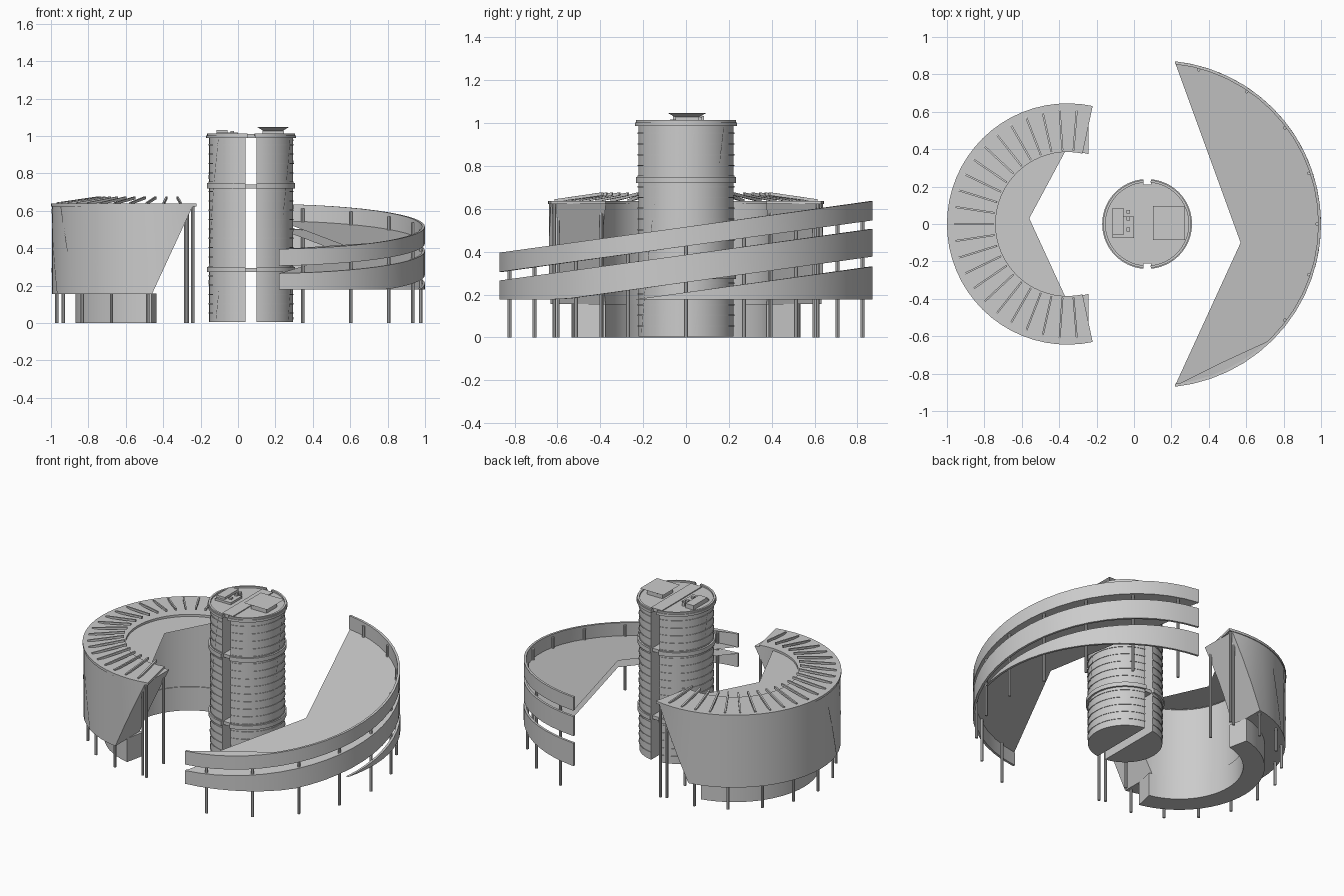
import bpy, bmesh
from math import radians, cos, sin, acos, degrees
from mathutils import Vector

if "Cube" in bpy.data.objects:
    bpy.data.objects.remove(bpy.data.objects["Cube"])


def pol(cx, r, a):
    return cx + r * cos(radians(a)), r * sin(radians(a))


def make(name, verts, faces, cut=None):
    bm = bmesh.new()
    vs = [bm.verts.new(v) for v in verts]
    for f in faces:
        bm.faces.new([vs[i] for i in f])
    bmesh.ops.remove_doubles(bm, verts=bm.verts, dist=1e-5)
    bmesh.ops.recalc_face_normals(bm, faces=bm.faces)
    if cut:
        res = bmesh.ops.bisect_plane(bm, geom=bm.verts[:] + bm.edges[:] + bm.faces[:],
                                     plane_co=cut[0], plane_no=cut[1], clear_outer=True)
        edges = [e for e in res["geom_cut"] if isinstance(e, bmesh.types.BMEdge)]
        bmesh.ops.holes_fill(bm, edges=edges)
        bmesh.ops.recalc_face_normals(bm, faces=bm.faces)
    me = bpy.data.meshes.new(name)
    bm.to_mesh(me)
    bm.free()
    ob = bpy.data.objects.new(name, me)
    bpy.context.collection.objects.link(ob)
    return ob


def prism(name, pts, z0, z1, top=1.0, c=(0, 0)):
    n = len(pts)
    v = [(x, y, z0) for x, y in pts]
    v += [(c[0] + (x - c[0]) * top, c[1] + (y - c[1]) * top, z1) for x, y in pts]
    f = [list(range(n)), list(range(n, 2 * n))]
    f += [(i, (i + 1) % n, n + (i + 1) % n, n + i) for i in range(n)]
    return make(name, v, f)


def box(name, x0, x1, y0, y1, z0, z1, top=1.0):
    return prism(name, [(x0, y0), (x1, y0), (x1, y1), (x0, y1)], z0, z1, top,
                 ((x0 + x1) / 2, (y0 + y1) / 2))


def arc(name, cx, r0, r1, a0, a1, zb, zt, n=28, cut=None):
    """Ring sector; zb and zt are heights as functions of y."""
    v, f = [], []
    for i in range(n + 1):
        a = a0 + (a1 - a0) * i / n
        y = pol(cx, r1, a)[1]
        for r, z in ((r0, zb), (r1, zb), (r1, zt), (r0, zt)):
            v.append((*pol(cx, r, a), z(y)))
    for i in range(n):
        for k in range(4):
            f.append((4 * i + k, 4 * i + (k + 1) % 4, 4 * i + 4 + (k + 1) % 4, 4 * i + 4 + k))
    f += [(0, 1, 2, 3), tuple(range(4 * n, 4 * n + 4))]
    return make(name, v, f, cut)


def post(name, x, y, z1, r=0.009):
    prism(name, [(x + r * cos(radians(45 * k)), y + r * sin(radians(45 * k))) for k in range(8)], 0, z1)


def const(z):
    return lambda y: z


# --- Split central tower ---
TX, GAP = 0.07, 0.03


def half(name, r, z0, z1, side, gap=GAP):
    a = degrees(acos(gap / r))
    off = 0 if side > 0 else 180
    prism(name, [pol(TX, r, off - a + 2 * a * i / 40) for i in range(41)], z0, z1)


for side, tag in ((-1, "left"), (1, "right")):
    half(f"tower_{tag}", 0.224, 0.005, 0.99, side)
    for i in range(1, 20):
        half(f"floor_ledge_{tag}", 0.2275, 0.05 * i, 0.05 * i + 0.006, side)
    for z in (0.272, 0.72):
        half(f"tower_band_{tag}", 0.236, z, z + 0.028, side)
    half(f"roof_cap_{tag}", 0.24, 0.988, 1.004, side, 0.02)
    a = degrees(acos(0.02 / 0.235))
    off = 0 if side > 0 else 180
    arc(f"roof_rim_{tag}", TX, 0.222, 0.235, off - a, off + a, const(1.0), const(1.014), 40)
for z in (0.272, 0.72, 0.988):
    box("tower_bridge", 0.03, 0.11, -0.21, 0.21, z, z + 0.022)
# roof equipment
box("roof_pad_base", 0.13, 0.245, -0.05, 0.06, 1.0, 1.03)
box("roof_pad", 0.14, 0.235, -0.045, 0.055, 1.025, 1.048, 1.8)
box("roof_plant_low", -0.115, 0.0, -0.075, 0.04, 1.0, 1.018)
box("roof_plant_high", -0.115, -0.055, -0.06, 0.085, 1.0, 1.033)
for y in (-0.04, 0.02, 0.055):
    box("roof_vent", -0.04, -0.022, y, y + 0.02, 1.0, 1.028)

# --- Left horseshoe building ---
LX = -0.355
arc("horseshoe_body", LX, 0.39, 0.64, 68, 292, const(0.155), const(0.625), 36,
    (Vector((-0.46, 0, 0.155)), Vector((0.475, 0, -0.22))))
arc("horseshoe_roof", LX, 0.385, 0.645, 78, 282, const(0.622), const(0.638), 36)
arc("horseshoe_base", LX, 0.385, 0.515, 102, 258, const(0.0), const(0.157), 28)
inner = [pol(LX, 0.387, 92 + 176 * i / 28) for i in range(29)]
make("courtyard_canopy", [(-0.56, 0.03, 0.624)] + [(x, y, 0.624) for x, y in inner],
     [(0, i, i + 1) for i in range(1, 29)])
# sloping roof fins, rising toward the court
for k in range(-11, 12):
    a = 180 + 8.6 * k
    v = []
    for r, z in ((0.395, 0.662), (0.615, 0.632), (0.615, 0.645), (0.395, 0.677)):
        x, y = pol(LX, r, a)
        for s in (-0.005, 0.005):
            v.append((x - s * sin(radians(a)), y + s * cos(radians(a)), z))
    make("roof_fin", v, [(0, 2, 4, 6), (1, 3, 5, 7), (0, 1, 3, 2), (2, 3, 5, 4),
                         (4, 5, 7, 6), (6, 7, 1, 0)])
for k in range(-4, 5):
    post("horseshoe_post", *pol(LX, 0.615, 180 + 19.5 * k), 0.17 if abs(k) < 4 else 0.24)
for s in (-1, 1):
    for x, y in ((-0.242, 0.615), (-0.28, 0.60), (-0.27, 0.395)):
        post("tall_post", x, s * y, 0.625)


# diagonal facade ribs
def rib(name, cx, r, a0, a1, z0, z1):
    v, f = [], []
    for i in range(9):
        a, z = a0 + (a1 - a0) * i / 8, z0 + (z1 - z0) * i / 8
        v += [(*pol(cx, r, a - 0.4), z), (*pol(cx, r, a + 0.4), z)]
        if i:
            f.append((2 * i - 2, 2 * i - 1, 2 * i + 1, 2 * i))
    make(name, v, f)


for k in range(7):
    rib("facade_rib", LX, 0.643, 122 + 19 * k, 108 + 19 * k, 0.16, 0.62)
for a in (25, -15, -50, 155, 195, 230):
    rib("tower_rib", TX, 0.229, a - 15, a + 25, 0.02, 0.98)

# --- Right sloping ribbon screen ---
RX, R, FLOOR = 0.125, 0.875, 0.178


def slope(z):
    return lambda y: max(FLOOR, z + 0.138 * y)


arc("ribbon_top", RX, R - 0.015, R, -83.8, 83.8, slope(0.426), slope(0.516), 26)
arc("ribbon_middle", RX, R - 0.015, R, -83.8, 83.8, slope(0.257), slope(0.386), 26)
arc("ribbon_bottom", RX, R - 0.015, R, -15.5, 83.8, const(FLOOR), slope(0.2105), 18)
for k, a in enumerate((-75, -56, -37, -18.5, 0, 18.5, 37, 56, 75)):
    x, y = pol(RX, R - 0.022, a)
    post("ribbon_post", x, y, slope(0.5)(y))


# planar decks spanning from the ribbon inward
def deck(name, z, apex, a0, a1, n=26):
    pts = [apex] + [pol(RX, R - 0.005, a0 + (a1 - a0) * i / n) for i in range(n + 1)]
    make(name, [(x, y, z + 0.138 * y) for x, y in pts], [(0, i, i + 1) for i in range(1, n + 1)])


deck("ribbon_deck", 0.428, (0.57, -0.1), -83.8, 83.8)
deck("ribbon_deck_lower", 0.384, (0.57, -0.1), -83.8, 83.8)
deck("ribbon_end_deck", 0.514, (0.48, -0.735), -83.8, -45, 8)

# smooth curved walls, keep edges sharp
for ob in bpy.context.collection.objects:
    ob.select_set(True)
    bpy.context.view_layer.objects.active = ob
bpy.ops.object.shade_smooth_by_angle(angle=radians(25))
